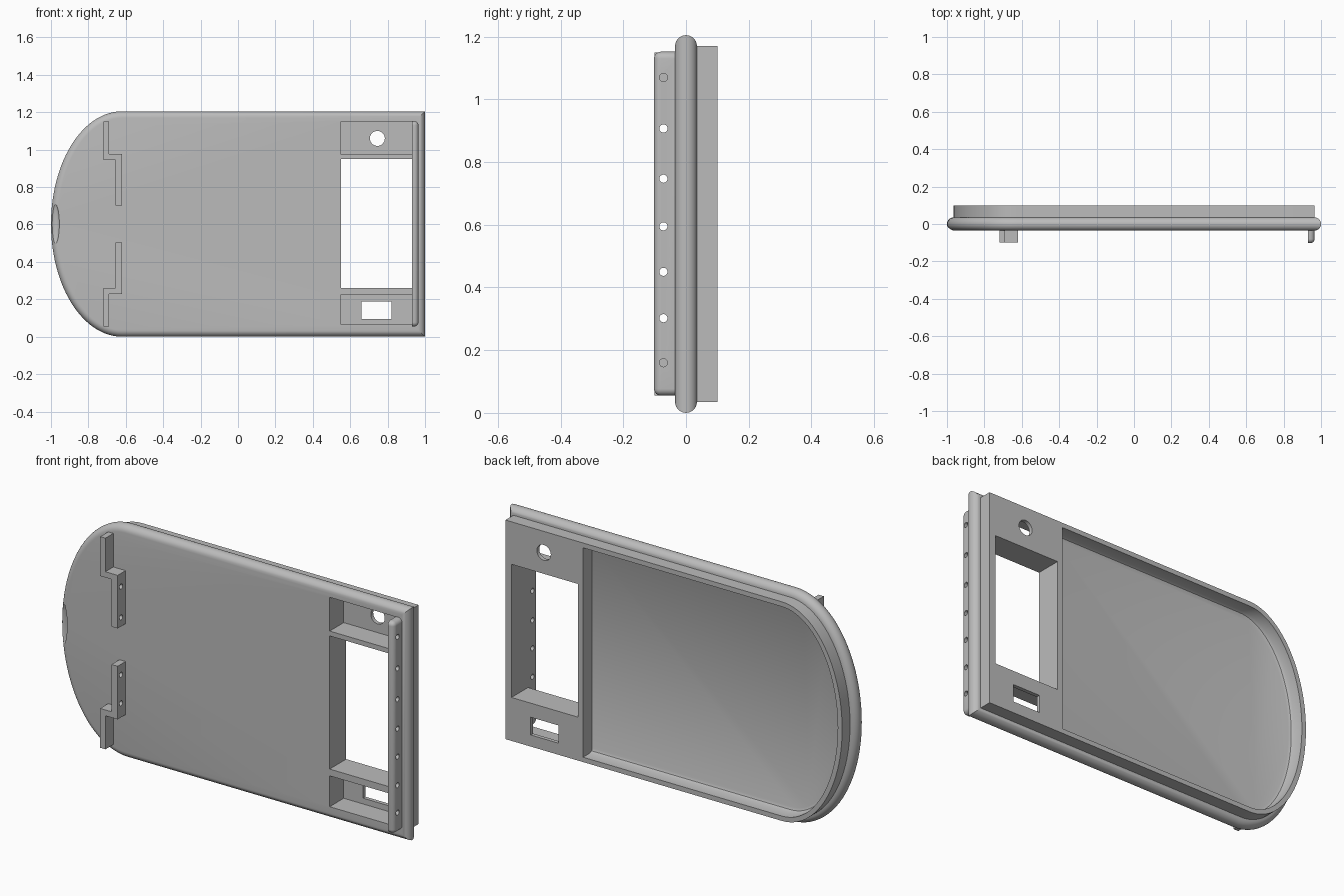
import bpy, bmesh, math
from mathutils import Matrix

if "Cube" in bpy.data.objects:
    bpy.data.objects.remove(bpy.data.objects["Cube"])

MID = 0.6025   # height of the centre line
R = 0.035      # rim radius

grey = bpy.data.materials.new("plain_grey")
grey.use_nodes = True
colour = (0.5, 0.5, 0.5, 1)
grey.diffuse_color = colour
grey.node_tree.nodes["Principled BSDF"].inputs["Base Color"].default_value = colour


def finish(name, bm):
    bmesh.ops.recalc_face_normals(bm, faces=bm.faces)
    mesh = bpy.data.meshes.new(name)
    bm.to_mesh(mesh)
    bm.free()
    mesh.materials.append(grey)
    obj = bpy.data.objects.new(name, mesh)
    bpy.context.collection.objects.link(obj)
    return obj


def outline(inset, right):
    """Straight right end, half-elliptical left end."""
    a, b = 0.38 - inset, MID - inset
    pts = [(right, MID - b), (right, MID + b)]
    for i in range(49):
        t = math.pi * (0.5 + i / 48)
        pts.append((-0.62 + a * math.cos(t), MID + b * math.sin(t)))
    return pts


def loft(name, rings):
    """Join (points, y) rings into a closed solid."""
    bm = bmesh.new()
    loops = [[bm.verts.new((x, y, z)) for x, z in pts] for pts, y in rings]
    n = len(loops[0])
    for lo, hi in zip(loops, loops[1:]):
        for i in range(n):
            j = (i + 1) % n
            bm.faces.new((lo[i], lo[j], hi[j], hi[i]))
    bm.faces.new(loops[0])
    bm.faces.new(loops[-1])
    return finish(name, bm)


def box(name, x0, x1, y0, y1, z0, z1):
    pts = [(x0, z0), (x1, z0), (x1, z1), (x0, z1)]
    return loft(name, [(pts, y0), (pts, y1)])


def rod(name, centre, radius, depth, axis):
    bm = bmesh.new()
    turn = Matrix.Rotation(math.pi / 2, 4, axis)
    bmesh.ops.create_cone(bm, cap_ends=True, segments=32, radius1=radius, radius2=radius,
                          depth=depth, matrix=Matrix.Translation(centre) @ turn)
    return finish(name, bm)


def apply_modifier(obj, mod):
    bpy.context.view_layer.objects.active = obj
    bpy.ops.object.modifier_apply(modifier=mod.name)


def cut(obj, cutters):
    for c in cutters:
        mod = obj.modifiers.new("cut", "BOOLEAN")
        mod.operation = "DIFFERENCE"
        mod.solver = "EXACT"
        mod.object = c
        apply_modifier(obj, mod)
        bpy.data.objects.remove(c)


def smooth(obj):
    bpy.ops.object.select_all(action="DESELECT")
    obj.select_set(True)
    bpy.context.view_layer.objects.active = obj
    bpy.ops.object.shade_smooth_by_angle(angle=math.radians(30))


# Tray body: half-round rim, then a straight wall towards the back
rings = []
for i in range(13):
    t = -math.pi / 2 + math.pi * i / 12
    d = R * (1 - math.cos(t))
    rings.append((outline(d, 1 - d), R * math.sin(t)))
rings.append((outline(R, 1 - R), 0.1))
body = loft("tray_body", rings)

# Back recess with a sloped foot along its wall
recess = loft("recess_cutter", [(outline(0.08, 0.52), 0.025), (outline(0.067, 0.52), 0.031),
                                (outline(0.06, 0.52), 0.045), (outline(0.06, 0.52), 0.2)])

# Thumb notch on the front of the rounded end
bm = bmesh.new()
bmesh.ops.create_uvsphere(bm, u_segments=32, v_segments=16, radius=1,
                          matrix=Matrix.Translation((-0.98, -0.035, MID))
                          @ Matrix.Diagonal((0.025, 0.018, 0.11, 1)))
notch = finish("notch_cutter", bm)

cut(body, [
    recess,
    box("window_cutter", 0.55, 0.93, -0.2, 0.2, 0.26, 0.95),
    box("upper_pocket_cutter", 0.55, 0.93, -0.2, 0.08, 0.975, 1.15),
    box("lower_pocket_cutter", 0.55, 0.93, -0.2, 0.08, 0.065, 0.225),
    rod("round_hole_cutter", (0.745, 0.08, 1.06), 0.04, 0.2, "X"),
    box("slot_cutter", 0.66, 0.82, 0.02, 0.2, 0.095, 0.187),
    notch,
])
smooth(body)

# Drilled rail on the right, rounded along its outer edges
rail = box("drilled_rail", 0.93, 0.965, -0.102, -0.03, 0.055, 1.152)
bm = bmesh.new()
bm.from_mesh(rail.data)
edges = [e for e in bm.edges
         if all(v.co.y < -0.05 for v in e.verts) and any(v.co.x > 0.95 for v in e.verts)
         or abs(e.verts[0].co.y - e.verts[1].co.y) > 0.01 and e.verts[0].co.x > 0.95]
bmesh.ops.bevel(bm, geom=edges, offset=0.022, segments=6, profile=0.5, affect="EDGES")
bm.to_mesh(rail.data)
bm.free()
cut(rail, [rod("hole_cutter", (0.95, -0.072, z), 0.013, 0.2, "Y")
           for z in (0.16, 0.302, 0.45, 0.595, 0.747, 0.907, 1.07)])
smooth(rail)

# Stepped brackets near the rounded end, mirrored about the centre line
step = [(-0.72, 0.343), (-0.655, 0.343), (-0.655, 0.098), (-0.62, 0.098),
        (-0.62, 0.373), (-0.69, 0.373), (-0.69, 0.547), (-0.72, 0.547)]
for name, side, holes in (("upper_bracket", 1, (0.747, 0.907)),
                          ("lower_bracket", -1, (0.302, 0.45))):
    pts = [(x, MID + side * z) for x, z in step]
    bracket = loft(name, [(pts, -0.1), (pts, -0.03)])
    cut(bracket, [rod("hole_cutter", (-0.64, -0.072, z), 0.013, 0.1, "Y") for z in holes])
    smooth(bracket)
